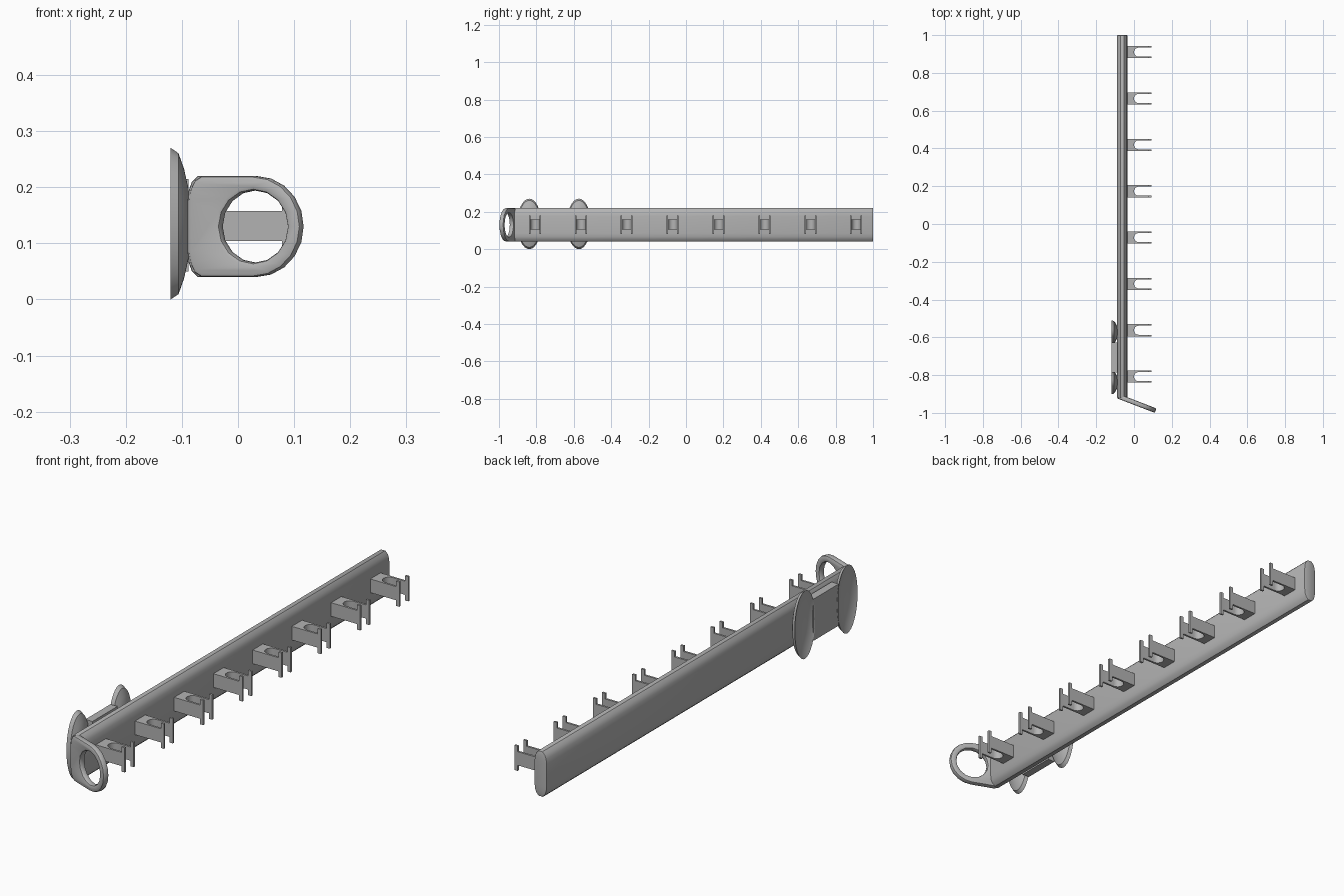
import bpy, bmesh
from math import cos, sin, pi, radians
from mathutils import Matrix, Vector

cube = bpy.data.objects.get("Cube")
if cube:
    bpy.data.objects.remove(cube)

grey = bpy.data.materials.new("plain grey")
grey.use_nodes = True
COLOUR = (0.45, 0.45, 0.45, 1)
grey.diffuse_color = COLOUR
grey.node_tree.nodes["Principled BSDF"].inputs["Base Color"].default_value = COLOUR


def finish(name, mesh, angle=35):
    """Weld, orient, colour and shade a mesh, and link it as an object."""
    bm = bmesh.new()
    bm.from_mesh(mesh)
    bmesh.ops.remove_doubles(bm, verts=bm.verts, dist=0.0002)
    bmesh.ops.recalc_face_normals(bm, faces=bm.faces)
    bm.to_mesh(mesh)
    bm.free()
    mesh.materials.clear()
    mesh.materials.append(grey)
    obj = bpy.data.objects.new(name, mesh)
    bpy.context.collection.objects.link(obj)
    bpy.ops.object.select_all(action='DESELECT')
    obj.select_set(True)
    bpy.context.view_layer.objects.active = obj
    bpy.ops.object.shade_smooth_by_angle(angle=radians(angle))
    return obj


def slab(name, loops, thickness, bevel, matrix):
    """Extrude flat outlines (inner loops are holes) with rounded edges."""
    curve = bpy.data.curves.new(name, 'CURVE')
    curve.dimensions = '2D'
    curve.fill_mode = 'BOTH'
    curve.extrude = thickness / 2 - bevel
    curve.bevel_depth = bevel
    curve.bevel_resolution = 1
    curve.offset = -bevel
    for loop in loops:
        spline = curve.splines.new('POLY')
        spline.points.add(len(loop) - 1)
        for point, (u, v) in zip(spline.points, loop):
            point.co = (u, v, 0, 1)
        spline.use_cyclic_u = True
    temp = bpy.data.objects.new(name + " outline", curve)
    bpy.context.collection.objects.link(temp)
    depsgraph = bpy.context.evaluated_depsgraph_get()
    mesh = bpy.data.meshes.new_from_object(temp.evaluated_get(depsgraph))
    bpy.data.objects.remove(temp)
    mesh.transform(matrix)
    return finish(name, mesh)


def box(name, low, high):
    low, high = Vector(low), Vector(high)
    bm = bmesh.new()
    bmesh.ops.create_cube(bm, size=1, matrix=Matrix.Translation((low + high) / 2)
                          @ Matrix.Diagonal((*(high - low), 1)))
    mesh = bpy.data.meshes.new(name)
    bm.to_mesh(mesh)
    bm.free()
    return finish(name, mesh)


def arc(cx, cy, r, start, end, steps):
    angles = [radians(start + (end - start) * i / steps) for i in range(steps + 1)]
    return [(cx + r * cos(a), cy + r * sin(a)) for a in angles]


MID = 0.13                                  # height of the bar's centre line
UPRIGHT = Matrix.Rotation(pi / 2, 4, 'X')   # outline x, y becomes x, z

# Long bar with a flat-sided, rounded section
quarter = [(0.0275, 0.045), (0.0255, 0.064), (0.020, 0.079), (0.009, 0.09)]
right = [(x, -z) for x, z in reversed(quarter)] + quarter
section = right + [(-x, -z) for x, z in right]
slab("bar", [section], 1.92, 0.004,
     Matrix.Translation((-0.0625, 0.04, MID)) @ UPRIGHT)

# Slanted end tab with a round finger hole
outline = arc(0, 0, 0.09, -90, 90, 10) + [
    (-0.100, 0.09), (-0.113, 0.082), (-0.121, 0.066), (-0.125, 0.045),
    (-0.125, -0.045), (-0.121, -0.066), (-0.113, -0.082), (-0.100, -0.09)]
hole = arc(0, 0, 0.0645, 0, 345, 15)[:-1]
hole = arc(0, 0, 0.0645, 0, 360, 16)[:-1]
slab("ring_tab", [outline, hole], 0.025, 0.007,
     Matrix.Translation((0.031, -0.956, MID))
     @ Matrix.Rotation(radians(-21), 4, 'Z') @ UPRIGHT)

# Row of forked clips with taller tips
fork = [(-0.04, -0.032), (0.092, -0.032), (0.092, -0.024)]
fork += arc(0.024, 0, 0.024, 270, 90, 8)
fork += [(0.092, 0.024), (0.092, 0.032), (-0.04, 0.032)]
for i in range(8):
    y = -0.808 + i * 0.2454
    slab(f"clip_{i + 1}", [fork], 0.054, 0, Matrix.Translation((0, y, 0.131)))
    for side, edge in (("front", -0.032), ("back", 0.024)):
        box(f"clip_tip_{side}_{i + 1}", (0.078, y + edge, 0.082),
            (0.092, y + edge + 0.008, 0.18))

# Two oval hollow cups on the back: rings of (x, scale)
rings = [(-0.105, 0.02), (-0.107, 0.5), (-0.113, 0.85), (-0.12, 1),
         (-0.106, 0.93), (-0.096, 0.72), (-0.088, 0.45)]
for side, y in (("front", -0.838), ("back", -0.573)):
    bm = bmesh.new()
    loops = []
    for x, s in rings:
        loops.append([bm.verts.new((x, y + 0.064 * s * u, 0.135 + 0.135 * s * v))
                      for u, v in arc(0, 0, 1, 0, 360, 32)[:-1]])
    for a, b in zip(loops, loops[1:]):
        for j in range(32):
            k = (j + 1) % 32
            bm.faces.new((a[j], a[k], b[k], b[j]))
    bm.faces.new(loops[0])
    bm.faces.new(loops[-1])
    mesh = bpy.data.meshes.new("cup")
    bm.to_mesh(mesh)
    bm.free()
    finish(f"cup_{side}", mesh)

# Web joining the cups
box("cup_web", (-0.119, -0.785, 0.05), (-0.088, -0.628, 0.215))
